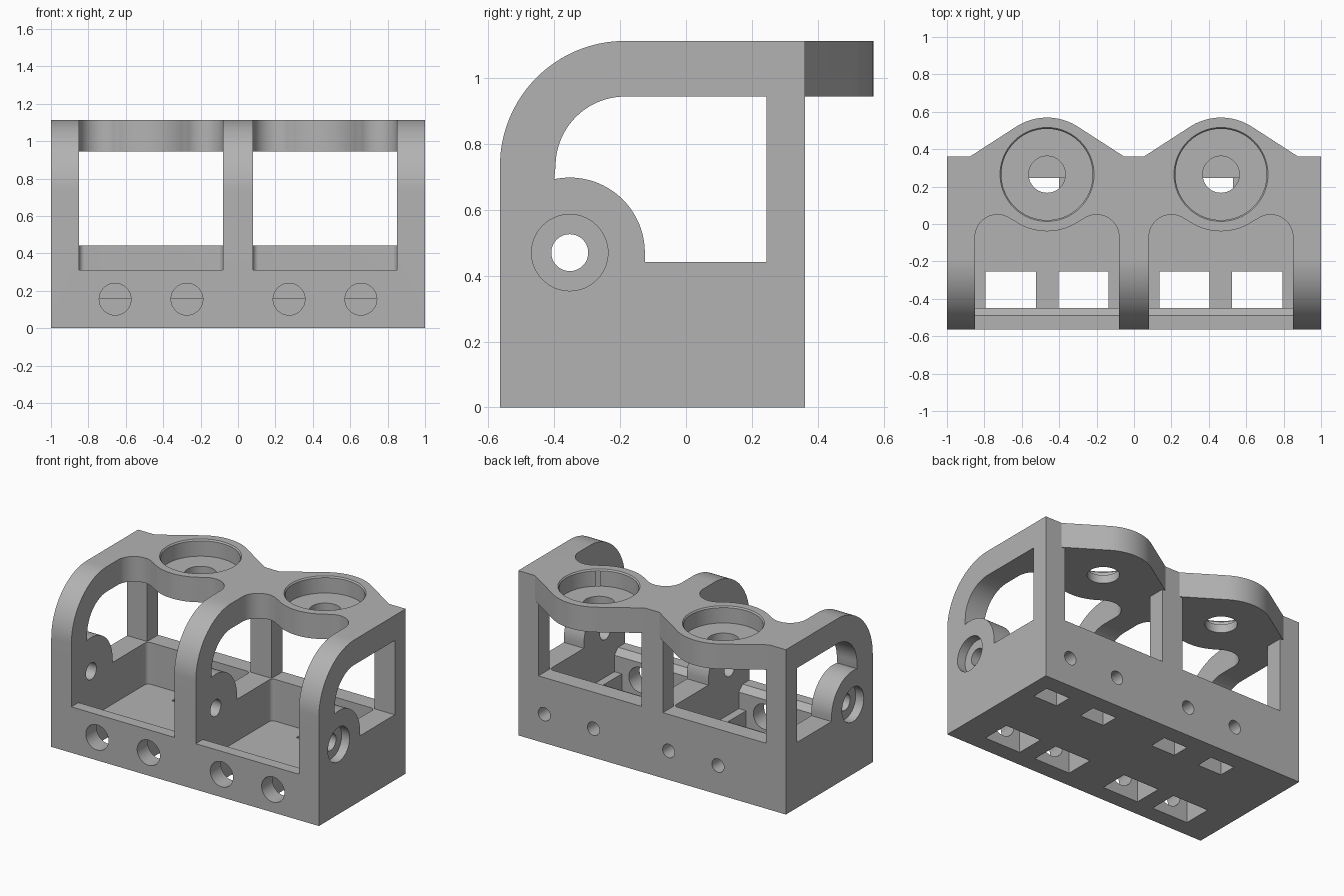
import bpy, bmesh
from math import radians, cos, sin
from mathutils import Vector

cube = bpy.data.objects.get("Cube")
if cube:
    bpy.data.objects.remove(cube, do_unlink=True)

grey = bpy.data.materials.new("plain_grey")
grey.use_nodes = True
grey.diffuse_color = (0.45, 0.45, 0.45, 1)
grey.node_tree.nodes["Principled BSDF"].inputs["Base Color"].default_value = (0.45, 0.45, 0.45, 1)

# Maps (profile u, profile v, depth) to model space for each extrusion axis
AXES = {
    "x": lambda u, v, d: Vector((d, u, v)),
    "y": lambda u, v, d: Vector((u, d, v)),
    "z": lambda u, v, d: Vector((u, v, d)),
}


def arc(cx, cy, r, a0, a1, n=20):
    steps = [radians(a0 + (a1 - a0) * i / n) for i in range(n + 1)]
    return [(cx + r * cos(a), cy + r * sin(a)) for a in steps]


def prism(name, pts, axis, d0, d1, scale_end=None):
    """Extrude a closed profile; scale_end=(centre, factor) tapers the far end."""
    place = AXES[axis]
    end = pts
    if scale_end:
        (cx, cy), f = scale_end
        end = [(cx + (u - cx) * f, cy + (v - cy) * f) for u, v in pts]
    bm = bmesh.new()
    a = [bm.verts.new(place(u, v, d0)) for u, v in pts]
    b = [bm.verts.new(place(u, v, d1)) for u, v in end]
    bm.faces.new(a)
    bm.faces.new(b)
    for i in range(len(pts)):
        j = (i + 1) % len(pts)
        bm.faces.new((a[i], a[j], b[j], b[i]))
    bmesh.ops.recalc_face_normals(bm, faces=bm.faces)
    mesh = bpy.data.meshes.new(name)
    bm.to_mesh(mesh)
    bm.free()
    mesh.materials.append(grey)
    ob = bpy.data.objects.new(name, mesh)
    bpy.context.collection.objects.link(ob)
    return ob


def box(name, x0, x1, y0, y1, z0, z1):
    return prism(name, [(x0, y0), (x1, y0), (x1, y1), (x0, y1)], "z", z0, z1)


def rod(name, u, v, r, axis, d0, d1, f=1):
    return prism(name, arc(u, v, r, 0, 360, 64)[:-1], axis, d0, d1, ((u, v), f))


def combine(target, tool, operation="DIFFERENCE"):
    mod = target.modifiers.new(tool.name, "BOOLEAN")
    mod.operation = operation
    mod.solver = "EXACT"
    mod.object = tool
    bpy.context.view_layer.objects.active = target
    bpy.ops.object.modifier_apply(modifier=mod.name)
    bpy.data.objects.remove(tool, do_unlink=True)


FRONT, BACK, TOP = -0.565, 0.362, 1.113
RING_Y, RING_R = 0.265, 0.304
BAYS = (-0.465, 0.465)
HALF = 0.385
PIN = (-0.353, 0.47)

# Main body: rounded side outline across the full width
outline = [(FRONT, 0), (BACK, 0), (BACK, TOP)] + arc(-0.185, 0.733, 0.38, 90, 180, 32)
body = prism("double_bay_bracket", outline, "x", -1, 1)

# Rear bulges of the top plate around each socket
for cx in BAYS:
    bulge = [(cx - 0.41, 0.2), (cx - 0.41, BACK)]
    bulge += arc(cx, RING_Y, RING_R, 122.6, 57.4, 24)
    bulge += [(cx + 0.41, BACK), (cx + 0.41, 0.2)]
    combine(body, prism("rear_bulge", bulge, "z", 0.944, TOP), "UNION")

# Side opening with the pin boss rising into it
opening = [(0.245, 0.442), (0.245, 0.944)]
opening += arc(-0.185, 0.733, 0.211, 90, 180, 24)
opening += arc(*PIN, 0.228, 102, 0, 32) + [(PIN[0] + 0.228, 0.442)]
combine(body, prism("side_opening", opening, "x", -1.2, 1.2))

for cx in BAYS:
    x0, x1 = cx - HALF, cx + HALF
    # Wavy front cut through the top plate
    wave = [(x1, -0.8), (x0, -0.8)]
    wave += arc(x0 + 0.12, -0.07, 0.12, 180, 51)
    wave += arc(cx, RING_Y, RING_R, 231, 309, 24)[1:-1]
    wave += arc(x1 - 0.12, -0.07, 0.12, 129, 0)
    combine(body, prism("front_cut", wave, "z", 0.31, 1.3))
    # Rear window between the posts
    combine(body, box("rear_window", x0, x1, -0.3, 0.5, 0.442, 0.944))
    # Sunken tray with rounded rear corners
    tray = [(x0, -0.45), (x1, -0.45)]
    tray += arc(x1 - 0.03, 0.215, 0.03, 0, 90, 8) + arc(x0 + 0.03, 0.215, 0.03, 90, 180, 8)
    combine(body, prism("tray", tray, "z", 0.16, 0.6))
    # Chamfered inner edge of the front wall
    lip = [(-0.49, 0.311), (-0.44, 0.261), (-0.44, 0.35), (-0.49, 0.35)]
    combine(body, prism("lip_chamfer", lip, "x", x0, x1))
    # Socket with a fine chamfered rim and a central through hole
    combine(body, rod("socket", cx, RING_Y, 0.244, "z", 1.0, 1.3))
    combine(body, rod("socket_rim", cx, RING_Y, 0.252, "z", TOP + 0.001, TOP - 0.012, 0.96))
    combine(body, rod("socket_hole", cx, RING_Y, 0.098, "z", 0.8, 1.2))
    for side in (-1, 1):
        # Front ports and the floor windows behind them
        px = cx + side * 0.195
        combine(body, box("floor_window", px - 0.135, px + 0.135, -0.45, -0.255, -0.1, 0.3))
        combine(body, rod("front_port", cx + side * 0.192, 0.155, 0.085, "y", -0.7, -0.4))
        # Rear screw holes and nut slots, shifted sideways from the bay centre
        sx = cx + 0.157 + side * 0.184
        combine(body, box("nut_slot", sx - 0.09, sx + 0.09, 0.125, 0.245, -0.1, 0.2))
        combine(body, rod("screw_hole", sx, 0.195, 0.045, "y", 0.2, 0.5))

# Pin bore through all frames, counterbored on the outer faces
combine(body, rod("pin_bore", *PIN, 0.056, "x", -1.2, 1.2))
for side in (-1, 1):
    combine(body, rod("counterbore", *PIN, 0.116, "x", side * 0.94, side * 1.2))

# Shading: smooth curves, crisp edges
bpy.ops.object.select_all(action="DESELECT")
body.select_set(True)
bpy.context.view_layer.objects.active = body
bpy.ops.object.shade_smooth_by_angle(angle=radians(25))
